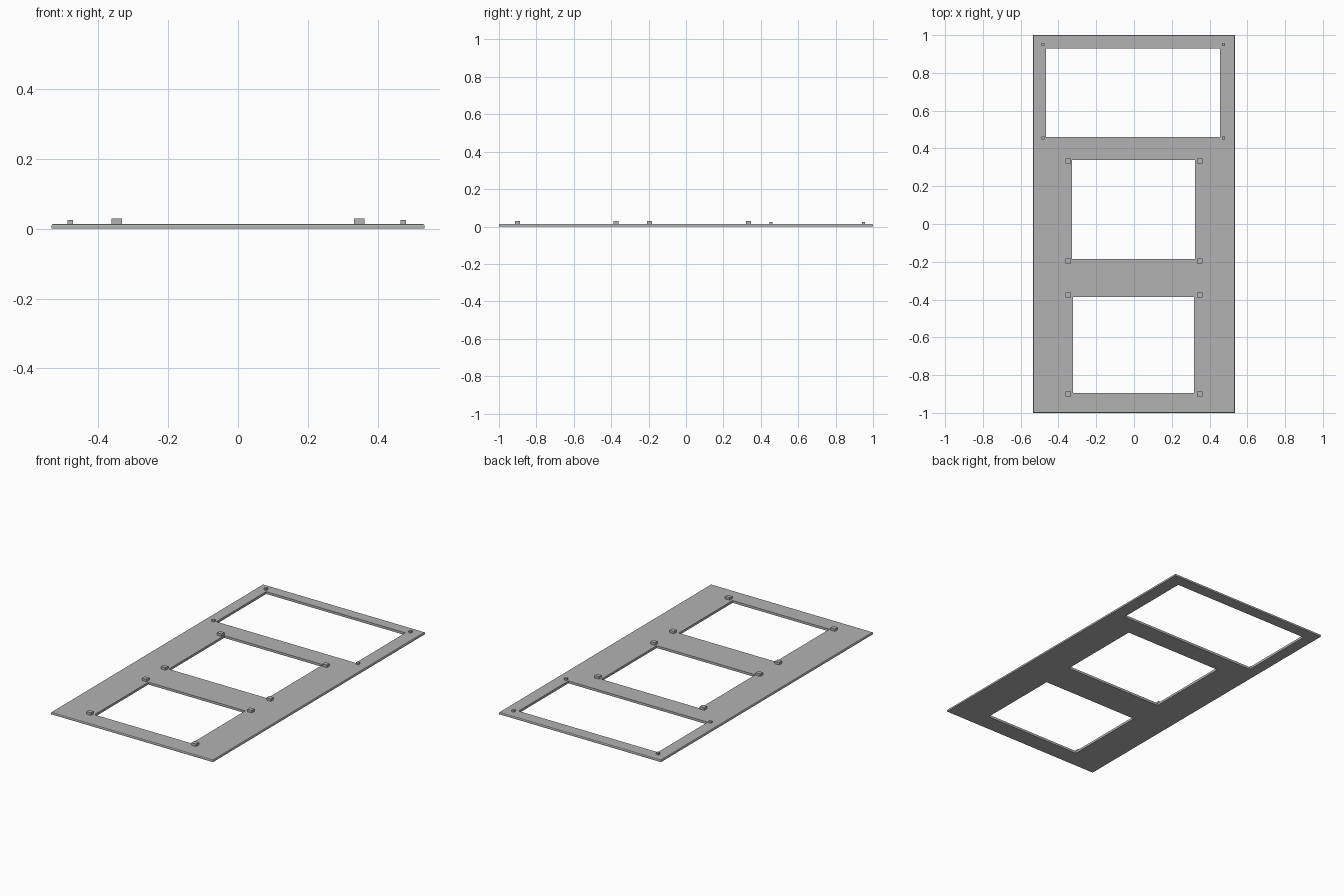
import bpy
import bmesh

cube = bpy.data.objects.get("Cube")
if cube:
    bpy.data.objects.remove(cube, do_unlink=True)

# Single grey material
grey = bpy.data.materials.new("plain grey")
grey.use_nodes = True
colour = (0.45, 0.45, 0.45, 1)
grey.diffuse_color = colour
grey.node_tree.nodes["Principled BSDF"].inputs["Base Color"].default_value = colour

PLATE_TOP = 0.014


def box(name, x0, x1, y0, y1, z0, z1, chamfer=0):
    """Box between limits, optionally chamfered around its top rim."""
    bm = bmesh.new()
    bmesh.ops.create_cube(bm, size=1)
    for v in bm.verts:
        v.co.x = x1 if v.co.x > 0 else x0
        v.co.y = y1 if v.co.y > 0 else y0
        v.co.z = z1 if v.co.z > 0 else z0
    if chamfer:
        rim = [e for e in bm.edges if all(v.co.z == max(w.co.z for w in bm.verts) for v in e.verts)]
        bmesh.ops.bevel(bm, geom=rim, offset=chamfer, segments=2, profile=0.5, affect='EDGES')
    mesh = bpy.data.meshes.new(name)
    bm.to_mesh(mesh)
    bm.free()
    mesh.materials.append(grey)
    obj = bpy.data.objects.new(name, mesh)
    bpy.context.collection.objects.link(obj)
    return obj


# Panel with three rectangular windows
panel = box("panel", -0.535, 0.535, -1, 1, 0, PLATE_TOP, chamfer=0.006)
windows = {
    "back": (-0.465, 0.455, 0.46, 0.93),
    "middle": (-0.328, 0.323, -0.185, 0.339),
    "front": (-0.322, 0.318, -0.894, -0.386),
}
cutters = []
for name, limits in windows.items():
    cutter = box(name + "_window_cutter", *limits, -0.1, 0.1)
    cutter.hide_render = True
    cutters.append(cutter)
    cut = panel.modifiers.new(name + "_window", 'BOOLEAN')
    cut.operation = 'DIFFERENCE'
    cut.solver = 'EXACT'
    cut.object = cutter

# Apply the cuts and discard the cutters
bpy.context.view_layer.update()
evaluated = panel.evaluated_get(bpy.context.evaluated_depsgraph_get())
cut_mesh = bpy.data.meshes.new_from_object(evaluated)
panel.modifiers.clear()
panel.data = cut_mesh
for cutter in cutters:
    bpy.data.objects.remove(cutter, do_unlink=True)


def peg(name, x, y, width, depth, top):
    box(name, x - width / 2, x + width / 2, y - depth / 2, y + depth / 2, PLATE_TOP - 0.004, top)


# Mounting pegs at the window corners
for side, x_big, x_small in (("right", -0.348, -0.481), ("left", 0.348, 0.474)):
    for spot, y in (("middle_back", 0.334), ("middle_front", -0.195),
                    ("front_back", -0.375), ("front_front", -0.9)):
        peg(f"{spot}_peg_{side}", x_big, y, 0.03, 0.026, 0.029)
    for spot, y in (("back_back", 0.95), ("back_front", 0.455)):
        peg(f"{spot}_small_peg_{side}", x_small, y, 0.016, 0.016, 0.025)
